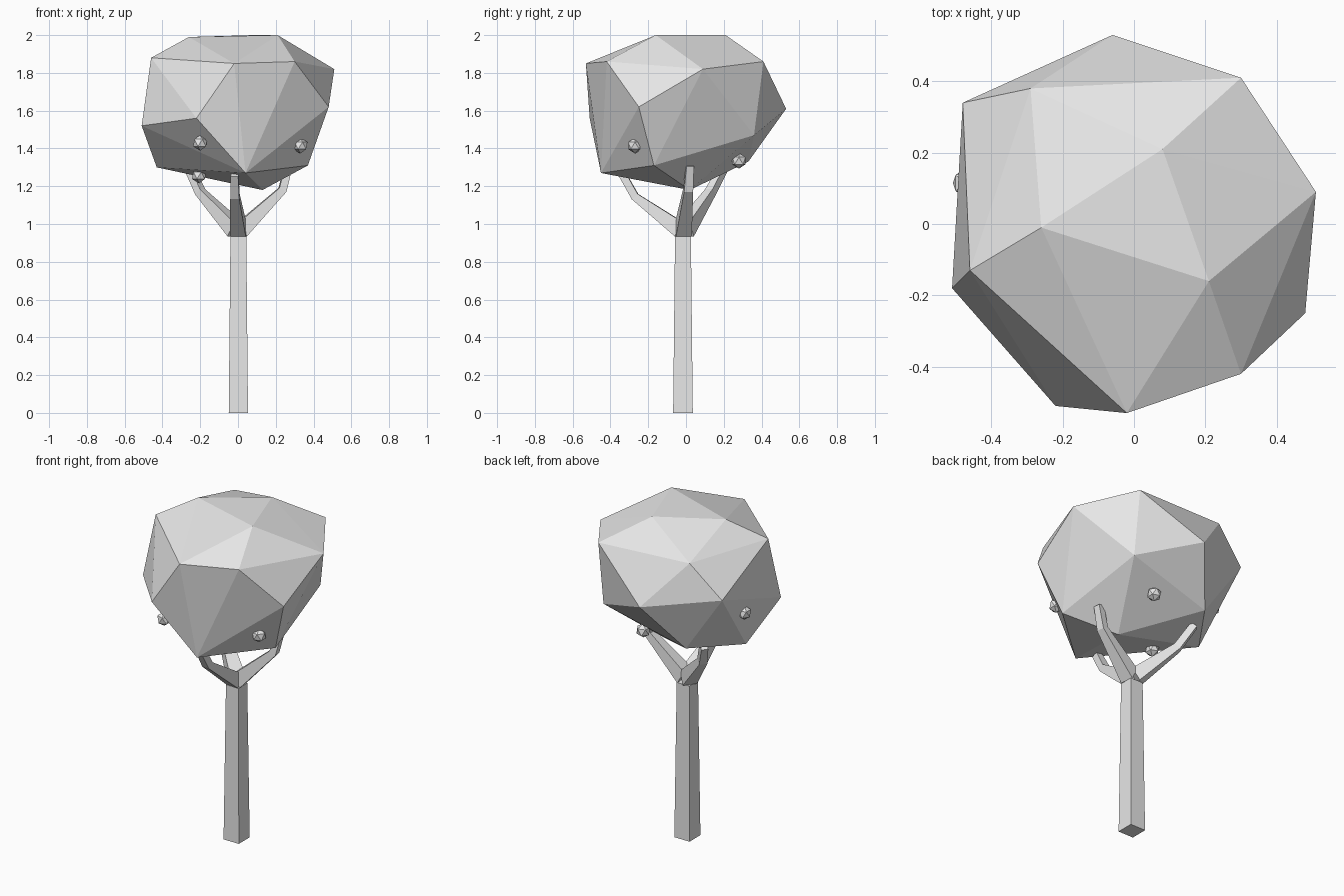
import bpy
import bmesh
from mathutils import Vector

default_cube = bpy.data.objects.get("Cube")
if default_cube:
    bpy.data.objects.remove(default_cube, do_unlink=True)

# One flat colour for the whole tree
GREY = (0.8, 0.8, 0.8, 1.0)
material = bpy.data.materials.new("light_grey")
material.use_nodes = True
material.diffuse_color = GREY
material.node_tree.nodes["Principled BSDF"].inputs["Base Color"].default_value = GREY


def finish(name, bm):
    """Turn a bmesh into a flat-shaded object with the tree material."""
    bmesh.ops.recalc_face_normals(bm, faces=bm.faces[:])
    mesh = bpy.data.meshes.new(name)
    bm.to_mesh(mesh)
    bm.free()
    mesh.materials.append(material)
    obj = bpy.data.objects.new(name, mesh)
    bpy.context.scene.collection.objects.link(obj)
    return obj


def square_ring(centre, side, up):
    """Four corners of a cross-section spanned by two half-axes."""
    return [centre - side - up, centre + side - up,
            centre + side + up, centre - side + up]


def loft(name, rings):
    """Skin a row of four-cornered rings and cap both ends."""
    bm = bmesh.new()
    loops = [[bm.verts.new(point) for point in ring] for ring in rings]
    for lower, upper in zip(loops, loops[1:]):
        for i in range(len(lower)):
            j = (i + 1) % len(lower)
            bm.faces.new((lower[i], lower[j], upper[j], upper[i]))
    bm.faces.new(loops[0])
    bm.faces.new(loops[-1])
    return finish(name, bm)


X, Y, Z = Vector((1, 0, 0)), Vector((0, 1, 0)), Vector((0, 0, 1))

# Trunk: slightly tapered square post
fork = Vector((0.002, -0.016, 0.935))
foot = Vector((fork.x, fork.y, 0))
loft("trunk", [square_ring(foot, X * 0.051, Y * 0.052),
               square_ring(fork, X * 0.042, Y * 0.042)])


# Branches: rise from the fork, then bend upwards at a knee
def branch(name, knee, tip):
    knee, tip = Vector(knee), Vector(tip)
    out = knee - fork
    out.z = 0
    out.normalize()
    side = Z.cross(out)
    base = fork + out * 0.02 + Z * 0.037
    bend = ((knee - base).normalized() + (tip - knee).normalized()).normalized()
    end = (tip - knee).normalized()
    loft(name, [square_ring(base, side * 0.042, Z * 0.037 - out * 0.021),
                square_ring(knee, side * 0.024, bend.cross(side) * 0.021),
                square_ring(tip, side * 0.02, end.cross(side) * 0.02)])


branch("front_branch", (-0.016, -0.27, 1.145), (-0.018, -0.335, 1.26))
branch("left_branch", (0.235, 0.012, 1.18), (0.268, 0.02, 1.31))
branch("back_right_branch", (-0.2, 0.13, 1.17), (-0.26, 0.2, 1.3))

# Crown: faceted boulder shape, wrapped around its corner points
crown_corners = [
    # top
    (-0.26, -0.01, 1.99), (0.08, 0.21, 2), (0.21, -0.16, 2),
    # shoulder
    (0.3, 0.41, 1.86), (0.51, 0.09, 1.82), (0.3, -0.42, 1.86),
    (-0.02, -0.53, 1.85), (-0.46, -0.13, 1.88), (-0.29, 0.38, 1.88),
    # waist
    (-0.06, 0.53, 1.61), (0.48, -0.25, 1.62), (-0.22, -0.51, 1.56),
    (-0.51, -0.18, 1.52), (-0.48, 0.34, 1.69), (0.3, 0.36, 1.47),
    # underside
    (0.37, -0.17, 1.31), (0.13, 0.02, 1.18), (0.04, -0.45, 1.27),
    (-0.43, 0.04, 1.3), (-0.23, 0.33, 1.33),
]
bm = bmesh.new()
for corner in crown_corners:
    bm.verts.new(corner)
bmesh.ops.convex_hull(bm, input=bm.verts[:])
finish("crown", bm)

# Fruits: little twenty-sided balls half sunk into the crown
fruits = {
    "front_fruit": (-0.2, -0.42, 1.43),
    "front_left_fruit": (0.33, -0.27, 1.415),
    "back_fruit": (0.09, 0.28, 1.335),
    "right_fruit": (-0.47, 0.115, 1.53),
    "bottom_fruit": (-0.206, -0.09, 1.257),
}
for name, place in fruits.items():
    bm = bmesh.new()
    bmesh.ops.create_icosphere(bm, subdivisions=1, radius=0.042)
    finish(name, bm).location = place
